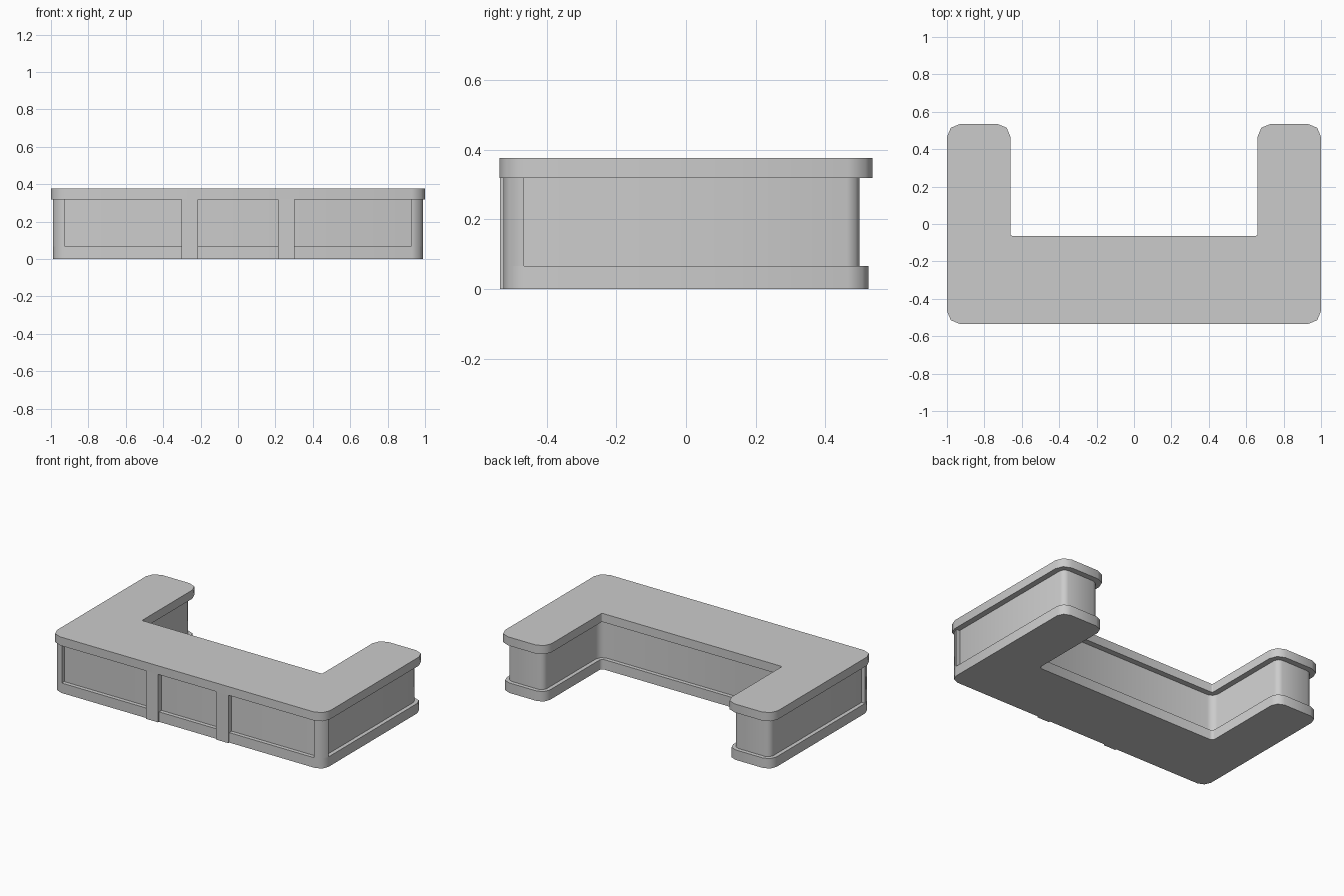
import bpy, bmesh, math
from mathutils import Vector

if "Cube" in bpy.data.objects:
    bpy.data.objects.remove(bpy.data.objects["Cube"])

BASE_TOP, SLAB_BOTTOM, SLAB_TOP = 0.066, 0.319, 0.376


def fillet(corners):
    """Round right-angle corners (x, y, radius) with two segments each."""
    out = []
    n = len(corners)
    for i, (x, y, r) in enumerate(corners):
        p = Vector((x, y))
        if r == 0:
            out.append(p)
            continue
        a = (Vector(corners[i - 1][:2]) - p).normalized()
        b = (Vector(corners[(i + 1) % n][:2]) - p).normalized()
        centre = p + (a + b) * r
        out += [p + a * r, centre - (a + b).normalized() * r, p + b * r]
    return out


def prism(name, corners, z0, z1, caps=True):
    """Extrude a rounded outline between two heights."""
    pts = fillet(corners)
    n = len(pts)
    bm = bmesh.new()
    low = [bm.verts.new((p.x, p.y, z0)) for p in pts]
    high = [bm.verts.new((p.x, p.y, z1)) for p in pts]
    for i in range(n):
        j = (i + 1) % n
        bm.faces.new((low[i], low[j], high[j], high[i]))
    if caps:
        bm.faces.new(low[::-1])
        bm.faces.new(high)
    bm.normal_update()
    mesh = bpy.data.meshes.new(name)
    bm.to_mesh(mesh)
    bm.free()
    obj = bpy.data.objects.new(name, mesh)
    bpy.context.collection.objects.link(obj)
    bpy.ops.object.select_all(action='DESELECT')
    obj.select_set(True)
    bpy.context.view_layer.objects.active = obj
    bpy.ops.object.shade_smooth_by_angle(angle=math.radians(50))
    return obj


def u_outline(inset, r_out, r_in):
    """Counter-clockwise U outline, shrunk evenly from the worktop edge."""
    x, y = 1.0 - inset, 0.535 - inset
    xi, yi = 0.66 + inset, -0.063 - inset
    return [(-x, -y, r_out), (x, -y, r_out), (x, y, r_out), (xi, y, r_out),
            (xi, yi, r_in), (-xi, yi, r_in), (-xi, y, r_out), (-x, y, r_out)]


# Stacked U-shaped parts
prism("plinth", u_outline(0.012, 0.058, 0.02), 0, BASE_TOP)
prism("counter_body", u_outline(0.038, 0.035, 0.045), BASE_TOP, SLAB_BOTTOM, caps=False)
prism("worktop", u_outline(0, 0.07, 0.008), SLAB_BOTTOM, SLAB_TOP)

# Front posts: rounded corner posts and flat intermediate posts
for side, label in ((-1, "left"), (1, "right")):
    corner = [(0.925, -0.523, 0), (0.988, -0.523, 0.058), (0.988, -0.465, 0), (0.925, -0.465, 0)]
    middle = [(0.213, -0.533, 0), (0.302, -0.533, 0), (0.302, -0.48, 0), (0.213, -0.48, 0)]
    for name, outline, z0, caps in (("corner_post_", corner, BASE_TOP, False),
                                    ("front_post_", middle, 0, True)):
        pts = [(side * x, y, r) for x, y, r in outline][::side]
        prism(name + label, pts, z0, SLAB_BOTTOM, caps)
